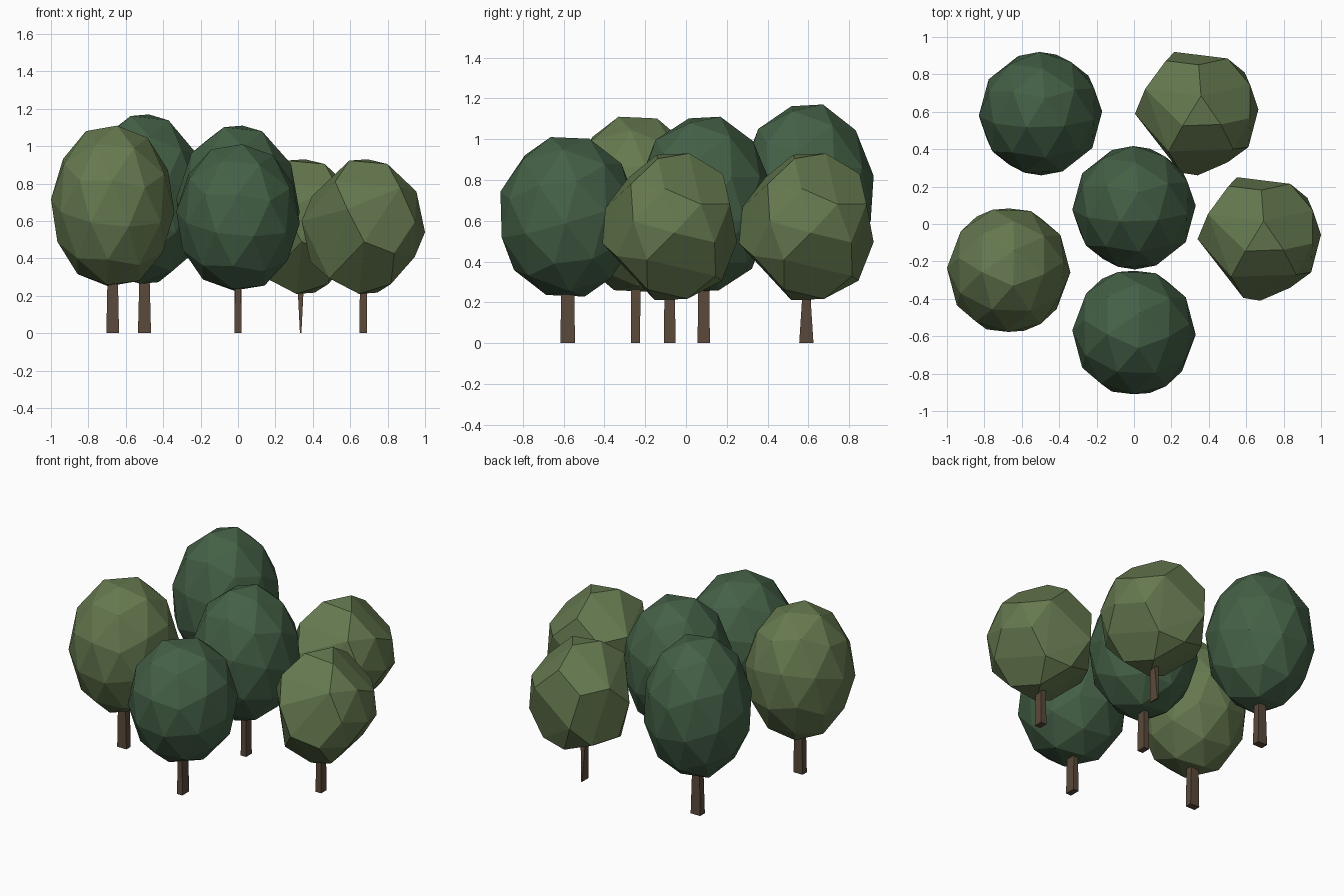
import bpy, bmesh
from math import radians
from mathutils import Matrix, Vector

if "Cube" in bpy.data.objects:
    bpy.data.objects.remove(bpy.data.objects["Cube"])


def material(name, rgb):
    m = bpy.data.materials.new(name)
    m.diffuse_color = (*rgb, 1)
    m.use_nodes = True
    m.node_tree.nodes["Principled BSDF"].inputs["Base Color"].default_value = m.diffuse_color
    return m


DARK = material("dark_leaves", (0.058, 0.118, 0.062))
LIGHT = material("light_leaves", (0.13, 0.19, 0.078))
BARK = material("bark", (0.105, 0.067, 0.043))
RADIUS = 0.33


def finish(bm, name, mat):
    bmesh.ops.recalc_face_normals(bm, faces=bm.faces)
    me = bpy.data.meshes.new(name)
    bm.to_mesh(me)
    bm.free()
    me.materials.append(mat)
    bpy.context.collection.objects.link(bpy.data.objects.new(name, me))


# Faceted crown: tilted icosphere, stretched to fill its box; chunky crowns lose some vertices
def crown(name, x, y, height, mat, tilt, turn, chunky):
    bm = bmesh.new()
    bmesh.ops.create_icosphere(bm, subdivisions=2, radius=1)
    rot = (Matrix.Rotation(radians(tilt), 3, 'X') @ Matrix.Rotation(radians(4), 3, 'Y')
           @ Matrix.Rotation(radians(turn), 3, 'Z'))
    bmesh.ops.rotate(bm, verts=bm.verts, matrix=rot)
    if chunky:
        drop = [v for i, v in enumerate(list(bm.verts)) if i in (15, 19, 24, 28, 33, 38)]
        bmesh.ops.delete(bm, geom=drop, context='VERTS')
        bmesh.ops.delete(bm, geom=list(bm.faces), context='FACES_KEEP_BOUNDARY')
        pts = [v.co.copy() for v in bm.verts]
        bm.clear()
        vs = [bm.verts.new(p) for p in pts]
        bmesh.ops.convex_hull(bm, input=vs)
    lo = Vector([min(v.co[i] for v in bm.verts) for i in range(3)])
    hi = Vector([max(v.co[i] for v in bm.verts) for i in range(3)])
    mid, half = (lo + hi) / 2, (hi - lo) / 2
    size = (RADIUS, RADIUS, 0.387 * height)
    centre = (x, y, 0.613 * height)
    for v in bm.verts:
        v.co = [centre[i] + (v.co[i] - mid[i]) / half[i] * size[i] for i in range(3)]
    finish(bm, name, mat)


# Thin tapered trunk with a four-sided section
def trunk(name, x, y, height, foot, top):
    bm = bmesh.new()
    rings = []
    for (w, d), z in ((foot, 0), (top, 0.3 * height)):
        rings.append([bm.verts.new((x + sx * w / 2, y + sy * d / 2, z))
                      for sx, sy in ((-1, -1), (1, -1), (1, 1), (-1, 1))])
    a, b = rings
    bm.faces.new(a[::-1])
    bm.faces.new(b)
    for i in range(4):
        j = (i + 1) % 4
        bm.faces.new((a[i], a[j], b[j], b[i]))
    finish(bm, name, BARK)


# name, x, y, height, leaves, tilt, turn, chunky, trunk foot, trunk top
TREES = [
    ("back_left", -0.50, 0.59, 1.17, DARK, -14, 21, False, (0.07, 0.05), (0.052, 0.04)),
    ("back_right", 0.335, 0.59, 0.93, LIGHT, -14, 21, True, (0.008, 0.07), (0.036, 0.034)),
    ("middle", 0.0, 0.087, 1.11, DARK, -14, 21, False, (0.04, 0.06), (0.035, 0.055)),
    ("right", 0.67, -0.08, 0.93, LIGHT, -14, 21, True, (0.042, 0.058), (0.036, 0.05)),
    ("left", -0.67, -0.247, 1.11, LIGHT, 14, 15, False, (0.068, 0.045), (0.054, 0.046)),
    ("front", 0.0, -0.58, 1.01, DARK, 14, 15, False, (0.04, 0.072), (0.03, 0.062)),
]
for name, x, y, h, leaves, tilt, turn, chunky, foot, top in TREES:
    crown(name + "_tree_crown", x, y, h, leaves, tilt, turn, chunky)
    trunk(name + "_tree_trunk", x, y, h, foot, top)
